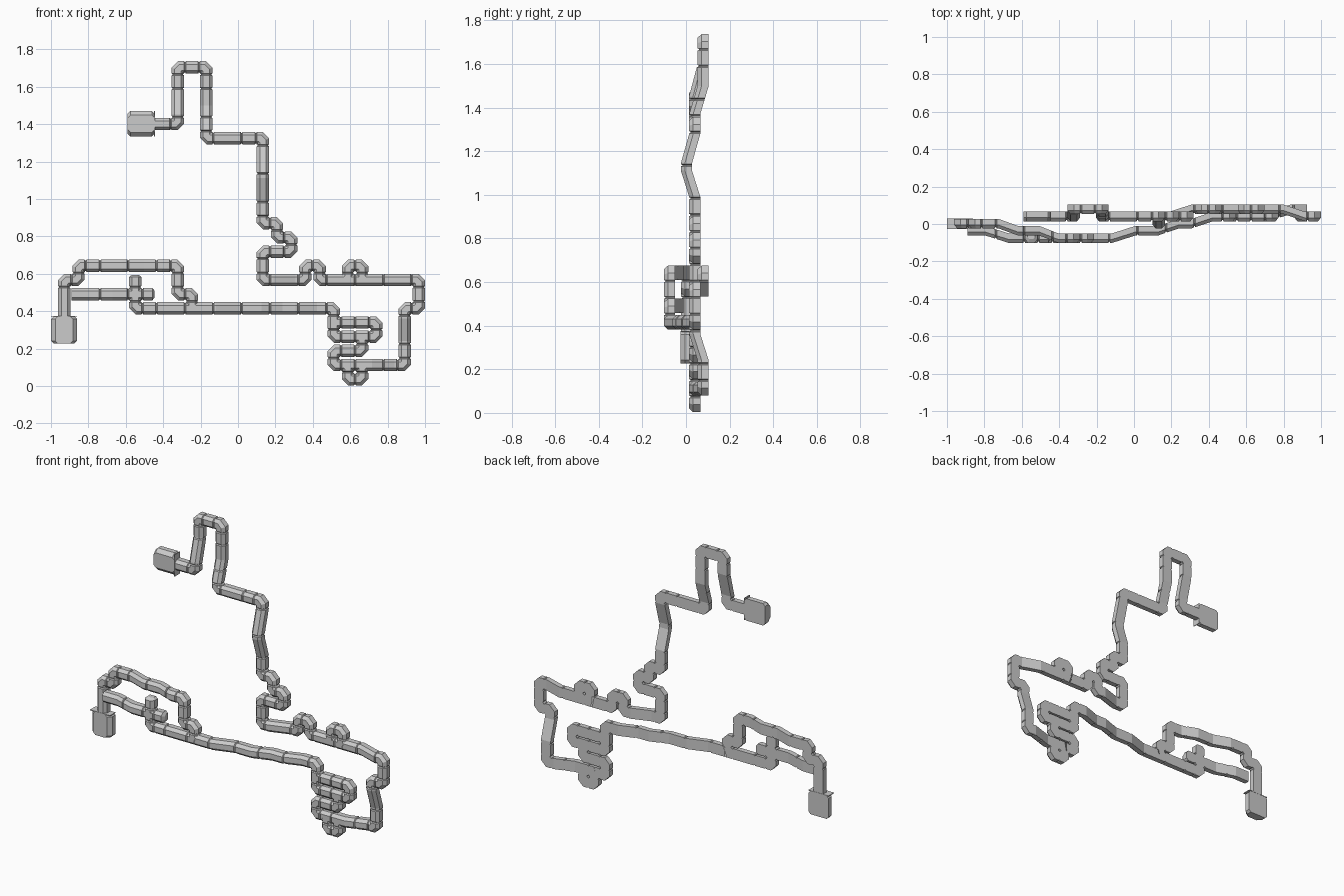
import bpy, bmesh, math

if "Cube" in bpy.data.objects:
    bpy.data.objects.remove(bpy.data.objects["Cube"])

T, X0, Z0 = 0.0758, 0.133, 0.036       # tile size and grid origin
Y0, STEP = 0.04, 0.0385                # depth of level 0 and depth per level
R, H = 0.033, 0.0255                   # pipe half width and half depth
CUT = 0.2                              # corner cut, in tiles
# flat back, straight sides, chamfered front
PROFILE = [(-R, H), (-R, -0.007), (-R * .5, -H), (R * .5, -H), (R, -0.007), (R, H)]


def finish(name, bm):
    bmesh.ops.recalc_face_normals(bm, faces=bm.faces)
    me = bpy.data.meshes.new(name)
    bm.to_mesh(me)
    bm.free()
    ob = bpy.data.objects.new(name, me)
    bpy.context.collection.objects.link(ob)
    return ob


def stations(path):
    """Yield (x, z, level, normal, scale) rings along a grid path."""
    pts, lev = [], 0
    for p in path:
        lev = p[2] if len(p) > 2 else lev
        pts.append((p[0], p[1], lev))
    sign = lambda a: (a > 1e-6) - (a < -1e-6)
    way = lambda a, b: (sign(b[0] - a[0]), sign(b[1] - a[1]))
    runs = []
    for a, b in zip(pts, pts[1:]):
        d = way(a, b)
        if runs and runs[-1][0] == d:
            runs[-1][1].append(b)
        else:
            runs.append((d, [a, b]))
    for k, (d, ps) in enumerate(runs):
        n = (-d[1], d[0])
        a, b = ps[0], ps[-1]
        ts = [abs(p[0] - a[0]) + abs(p[1] - a[1]) for p in ps]
        length = ts[-1]

        def level(t):
            for i in range(len(ts) - 1):
                if t <= ts[i + 1] + 1e-6:
                    f = (t - ts[i]) / (ts[i + 1] - ts[i])
                    return ps[i][2] + f * (ps[i + 1][2] - ps[i][2])
            return ps[-1][2]

        def miter(other):
            s = (n[0] + other[0], n[1] + other[1])
            q = math.hypot(*s)
            m = (n[0] + s[0] / q, n[1] + s[1] / q)
            q = math.hypot(*m) * math.cos(math.pi / 8)
            return (m[0] / q, m[1] / q)

        first, last = k == 0, k == len(runs) - 1
        pd = runs[k - 1][0]
        nd = runs[(k + 1) % len(runs)][0]
        st = [(0, n, 1) if first else (CUT, miter((-pd[1], pd[0])), 1),
              (length, n, 1) if last else (length - CUT, miter((-nd[1], nd[0])), 1)]
        # grooves on tile boundaries, every second one inside long runs
        axis = 0 if d[0] else 1
        lo, hi = sorted((a[axis], b[axis]))
        groove = []
        for c in range(math.floor(lo) - 1, math.ceil(hi) + 1):
            t = abs(c + 0.5 - a[axis])
            if lo + .4 < c + .5 < hi - .4 and (min(t, length - t) < .6 or c % 2 == 0):
                groove.append(t)
                st += [(t - .07, n, 1), (t - .025, n, .86), (t + .025, n, .86), (t + .07, n, 1)]
        # depth changes
        for t in ts[1:-1]:
            if all(abs(t - g) > .09 for g in groove) and CUT + .25 < t < length - CUT - .25:
                st.append((t, n, 1))
        for t, nn, s in sorted(st, key=lambda q: q[0]):
            yield a[0] + d[0] * t, a[1] + d[1] * t, level(t), nn, s


def pipe(name, path, tip=False):
    bm = bmesh.new()
    rings = []
    st = list(stations(path))
    if tip:                              # chamfered free end
        x, z, l, n, s = st[-1]
        st[-1] = (x - n[1] * .15, z + n[0] * .15, l, n, 1)
        st.append((x, z, l, n, .6))
    for x, z, l, n, s in st:
        rings.append([bm.verts.new((X0 + x * T + n[0] * u * s,
                                    Y0 + l * STEP + (v if v > 0 else H + (v - H) * s),
                                    Z0 + z * T + n[1] * u * s)) for u, v in PROFILE])
    for r, q in zip(rings, rings[1:]):
        for i in range(6):
            j = (i + 1) % 6
            bm.faces.new((r[i], r[j], q[j], q[i]))
    bm.faces.new(rings[0])
    bm.faces.new(rings[-1])
    return finish(name, bm)


def end_block(name, x, y, z, w, h, cap):
    """Chamfered block with a thin rectangular plate on the pipe side."""
    bm = bmesh.new()
    c = 0.014
    loops = []
    for yy, inset in ((y + .026, 0), (y - .005, 0), (y - .027, .022)):
        a, b = w / 2 - inset * (cap == 'z'), h / 2 - inset * (cap == 'x')
        loops.append([bm.verts.new((x + i, yy, z + k)) for i, k in (
            (a - c, b), (a, b - c), (a, c - b), (a - c, -b),
            (c - a, -b), (-a, c - b), (-a, b - c), (c - a, b))])
    for p, q in zip(loops, loops[1:]):
        for i in range(8):
            j = (i + 1) % 8
            bm.faces.new((p[i], p[j], q[j], q[i]))
    bm.faces.new(loops[0])
    bm.faces.new(loops[-1])
    finish(name, bm)
    bm = bmesh.new()
    size = (.004, .054, h) if cap == 'x' else (w, .054, .004)
    pos = (x + w / 2, y, z) if cap == 'x' else (x, y, z + h / 2)
    bmesh.ops.create_cube(bm, size=1)
    for v in bm.verts:
        v.co = [p + q * s for p, q, s in zip(pos, v.co, size)]
    finish(name + "_plate", bm)


# upper run, right side and lower right coil
pipe("main_pipe", [(-7.7, 18, 0), (-6, 18), (-6, 18.7), (-6, 20.6, 1), (-6, 22), (-4, 22),
                   (-4, 19.3), (-4, 17.6, 0), (-4, 17), (0, 17), (0, 16.4), (0, 14.6, -1),
                   (0, 14.2), (0, 12.6, 0), (0, 11), (1, 11), (1, 10), (2, 10), (2, 9),
                   (0, 9), (0, 7), (.75, 7), (2.3, 7, 1), (3, 7), (3, 8), (4, 8), (4, 7),
                   (8.8, 7), (10.3, 7, 0), (11, 7), (11, 5), (10, 5), (10, 4.3),
                   (10, 2.7, 1), (10, 1), (9.3, 1), (7.7, 1, 0), (5, 1), (5, 2), (7, 2),
                   (7, 3), (5, 3), (5, 5), (3.8, 5), (2.3, 5, -1), (1.4, 5), (-.1, 5, -2),
                   (-1.7, 5), (-3.3, 5, -3), (-9, 5), (-9, 7.35)], tip=True)
# side loops
pipe("upper_loop", [(5.8, 7, 1), (6, 7), (6, 8), (7, 8), (7, 7), (7.2, 7)])
pipe("lower_loop", [(5.8, 1, 0), (6, 1), (6, 0), (7, 0), (7, 1), (7.2, 1)])
pipe("coil_loop", [(6.8, 3, 0), (8, 3), (8, 4), (5, 4)])
# left branches
pipe("cross_stub", [(-9, 6, -3), (-7.65, 6)], tip=True)
pipe("cross_arm", [(-9, 6, -3), (-10.6, 6), (-12.2, 6, -2), (-13.5, 6)])
pipe("left_branch", [(-4.8, 5, -3), (-5, 5), (-5, 6), (-6, 6), (-6, 8), (-7.1, 8),
                     (-8.4, 8, -2), (-9.9, 8), (-11.3, 8, -1), (-13, 8), (-13, 7),
                     (-14, 7), (-14, 4.4)])
# end blocks
end_block("upper_end_block", -0.518, Y0, 1.402, 0.143, 0.136, 'x')
end_block("left_end_block", -0.930, Y0 - STEP, 0.300, 0.138, 0.145, 'z')
